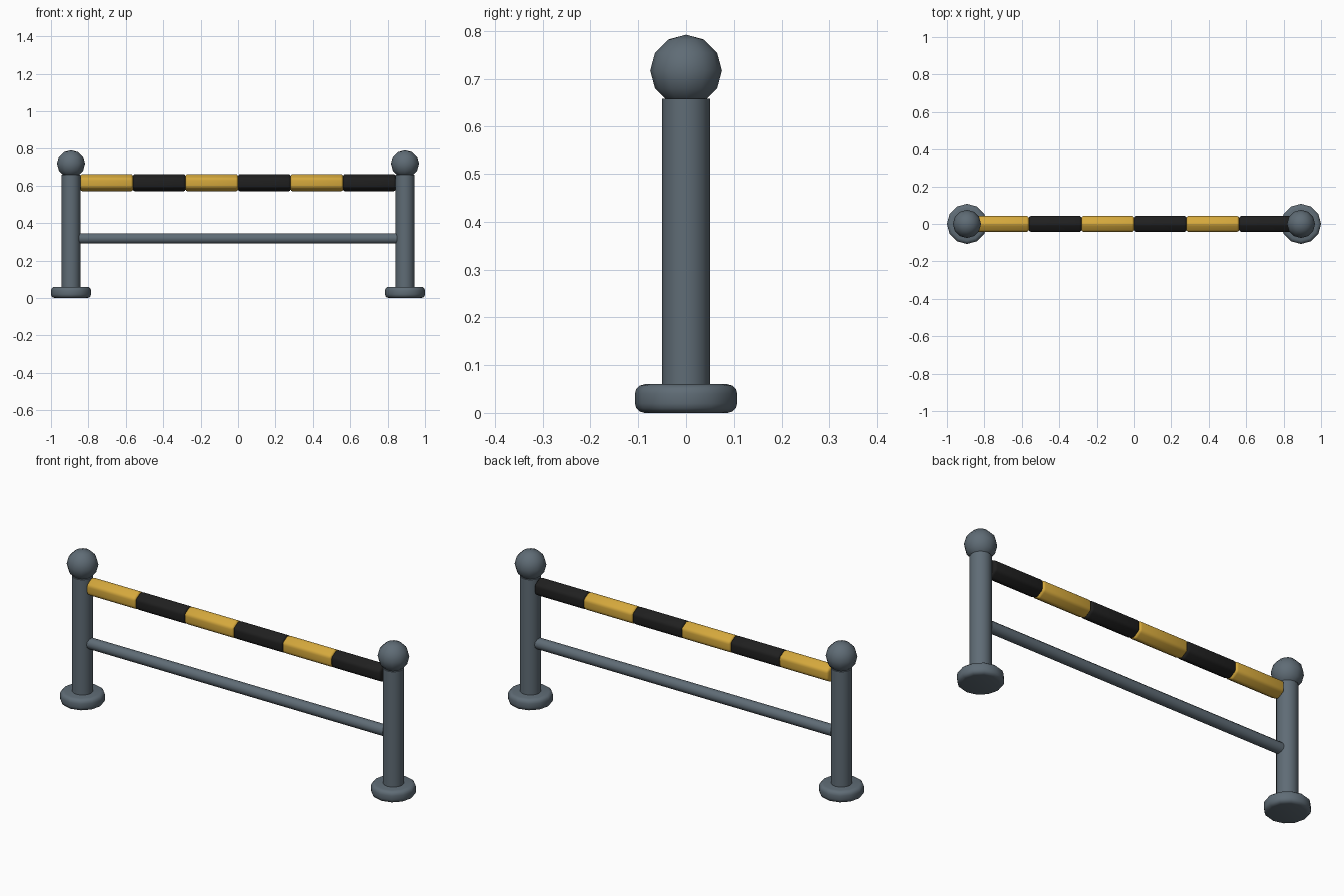
import bpy
import math

cube = bpy.data.objects.get("Cube")
if cube:
    bpy.data.objects.remove(cube, do_unlink=True)


def material(name, rgb):
    mat = bpy.data.materials.new(name)
    mat.use_nodes = True
    mat.diffuse_color = (*rgb, 1)
    mat.node_tree.nodes["Principled BSDF"].inputs["Base Color"].default_value = (*rgb, 1)
    return mat


steel = material("slate steel", (0.115, 0.15, 0.18))
yellow = material("warning yellow", (0.66, 0.39, 0.045))
black = material("warning black", (0.014, 0.014, 0.014))


def finish(name, mat, angle, bevel=0, segments=2):
    """Name, colour, bevel and smooth the active object."""
    obj = bpy.context.object
    obj.name = name
    obj.data.materials.append(mat)
    bpy.ops.object.transform_apply(location=False, rotation=True, scale=True)
    if bevel:
        mod = obj.modifiers.new("Rounded edges", "BEVEL")
        mod.width = bevel
        mod.segments = segments
        mod.limit_method = "ANGLE"
        mod.angle_limit = math.radians(50)
        bpy.ops.object.modifier_apply(modifier=mod.name)
    bpy.ops.object.shade_smooth_by_angle(angle=math.radians(angle))
    return obj


def upright(name, x, radius, bottom, top, sides, **kw):
    bpy.ops.mesh.primitive_cylinder_add(
        vertices=sides, radius=radius, depth=top - bottom,
        location=(x, 0, (bottom + top) / 2))
    return finish(name, steel, 50, **kw)


def crossbar(name, x, z, radius, length, sides, mat, angle, **kw):
    """Horizontal prism along x with a corner pointing up."""
    bpy.ops.mesh.primitive_cylinder_add(
        vertices=sides, radius=radius, depth=length, location=(x, 0, z))
    obj = bpy.context.object
    # Turn the prism so its first corner points up
    obj.rotation_euler = (math.pi / 2, 0, math.pi / 2)
    return finish(name, mat, angle, **kw)


# Posts with round feet and ball caps
POST_X = 0.893
for side, x in (("right", -POST_X), ("left", POST_X)):
    upright(f"{side}_foot", x, 0.107, 0, 0.06, 12, bevel=0.02, segments=3)
    upright(f"{side}_post", x, 0.05, 0.03, 0.658, 16)
    bpy.ops.mesh.primitive_uv_sphere_add(
        segments=12, ring_count=6, radius=0.075, location=(x, 0, 0.717))
    finish(f"{side}_ball_cap", steel, 50)

# Lower rail
crossbar("lower_rail", 0, 0.318, 0.028, 1.70, 12, steel, 50)

# Striped upper rail: six hexagonal blocks with rounded ends
COUNT, LENGTH = 6, 0.281
for i in range(COUNT):
    x = (i - (COUNT - 1) / 2) * LENGTH
    crossbar(f"stripe_block_{i + 1}", x, 0.615, 0.049, LENGTH, 6,
             black if i % 2 else yellow, 50, bevel=0.012, segments=3)
